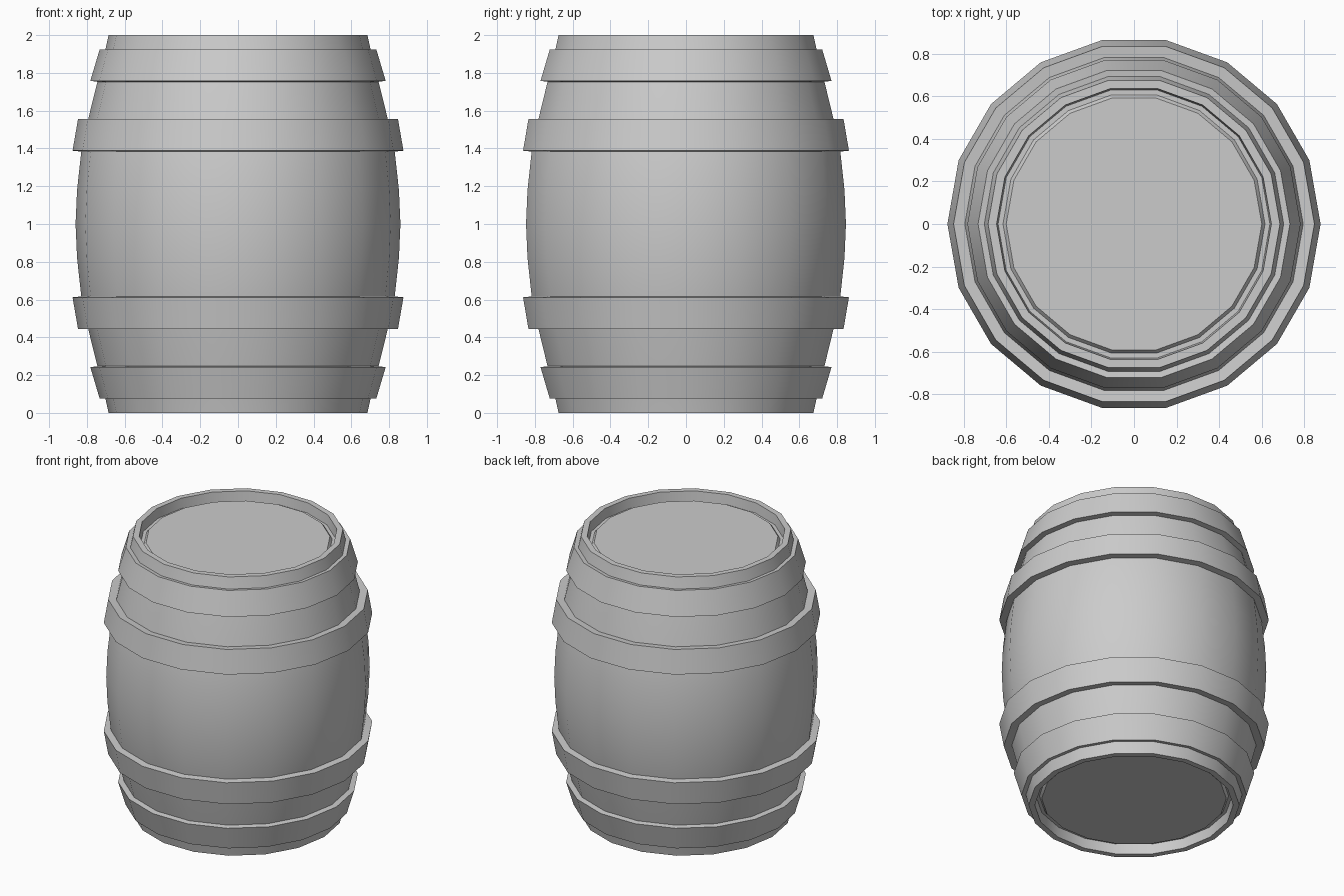
import bpy, math

if "Cube" in bpy.data.objects:
    bpy.data.objects.remove(bpy.data.objects["Cube"])

SIDES = 18


def revolve(name, profile, closed=False):
    """Spin an (r, z) profile, listed bottom to top on the outside, about z."""
    verts, faces = [], []
    for i in range(SIDES):
        a = 2 * math.pi * i / SIDES
        verts += [(r * math.cos(a), r * math.sin(a), z) for r, z in profile]
    n = len(profile)
    for i in range(SIDES):
        p, q = i * n, (i + 1) % SIDES * n
        for j in range(n if closed else n - 1):
            k = (j + 1) % n
            faces.append((p + j, q + j, q + k, p + k))
    if not closed:  # flat caps at both ends
        faces.append([i * n for i in reversed(range(SIDES))])
        faces.append([i * n + n - 1 for i in range(SIDES)])
    mesh = bpy.data.meshes.new(name)
    mesh.from_pydata(verts, [], faces)
    mesh.update()
    obj = bpy.data.objects.new(name, mesh)
    bpy.context.collection.objects.link(obj)
    bpy.ops.object.select_all(action='DESELECT')
    obj.select_set(True)
    bpy.context.view_layer.objects.active = obj
    bpy.ops.object.shade_smooth_by_angle(angle=math.radians(30))
    return obj


# Barrel body: recessed head, rim, then the bulging staves, mirrored about mid height
half = [(0.60, 0.05), (0.615, 0.07), (0.638, 0.07), (0.645, 0.0), (0.685, 0.0),
        (0.703, 0.08), (0.745, 0.25), (0.792, 0.44), (0.83, 0.62), (0.852, 0.82)]
body = half + [(0.86, 1.0)] + [(r, 2 - z) for r, z in reversed(half)]
revolve("barrel_body", body)

# Hoops: slanted bands, each mirrored to the upper half
for label, z0, z1, r0, r1, t in (("outer", 0.075, 0.25, 0.732, 0.782, 0.06),
                                 ("inner", 0.445, 0.62, 0.847, 0.876, 0.08)):
    band = [(r0, z0), (r1, z1 - 0.008), (r1 - t, z1), (r0 - t, z0 + 0.008)]
    revolve("lower_" + label + "_hoop", band, True)
    revolve("upper_" + label + "_hoop", [(r, 2 - z) for r, z in reversed(band)], True)
